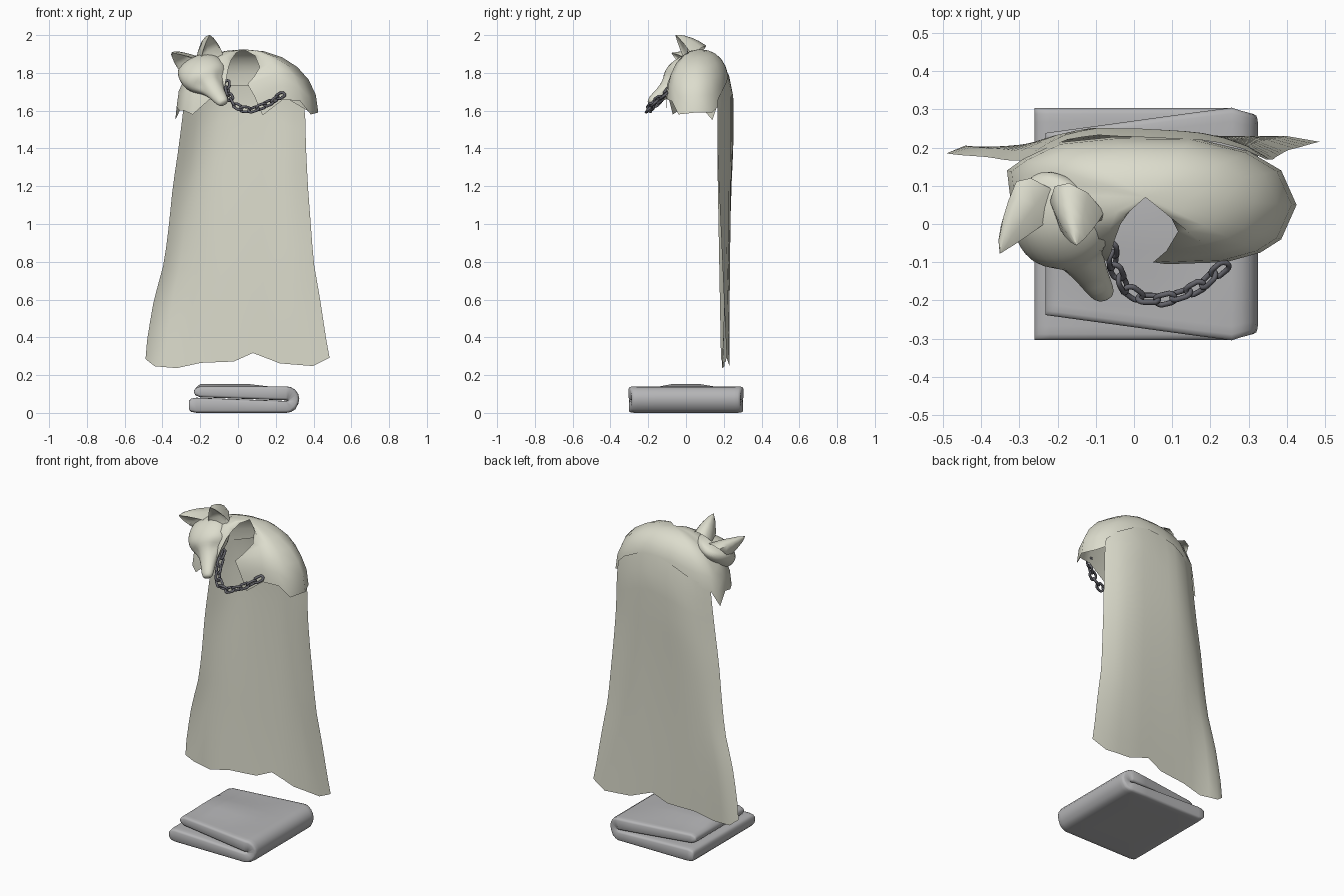
import bpy, bmesh, math
from mathutils import Vector, Matrix

if "Cube" in bpy.data.objects:
    bpy.data.objects.remove(bpy.data.objects["Cube"])


def material(name, rgb):
    m = bpy.data.materials.new(name)
    m.diffuse_color = (*rgb, 1)
    m.use_nodes = True
    m.node_tree.nodes["Principled BSDF"].inputs["Base Color"].default_value = m.diffuse_color
    return m


FUR = material("pale cream", (0.72, 0.72, 0.61))
GREY = material("cloth grey", (0.46, 0.46, 0.47))
METAL = material("dark metal", (0.13, 0.13, 0.15))


def make(name, verts, faces, mat, sharp=180):
    bm = bmesh.new()
    vs = [bm.verts.new(v) for v in verts]
    for f in faces:
        bm.faces.new([vs[i] for i in f])
    bmesh.ops.remove_doubles(bm, verts=bm.verts[:], dist=0.0005)
    bmesh.ops.recalc_face_normals(bm, faces=bm.faces[:])
    me = bpy.data.meshes.new(name)
    bm.to_mesh(me)
    bm.free()
    me.materials.append(mat)
    for p in me.polygons:
        p.use_smooth = True
    if sharp < 180:
        me.set_sharp_from_angle(angle=math.radians(sharp))
    ob = bpy.data.objects.new(name, me)
    bpy.context.collection.objects.link(ob)
    return ob


def grid(rows, wrap=False):
    """Vertices and quads that join equal rows of points."""
    n = len(rows[0])
    verts = [p for r in rows for p in r]
    faces = [(i * n + j, i * n + (j + 1) % n, (i + 1) * n + (j + 1) % n, (i + 1) * n + j)
             for i in range(len(rows) - 1) for j in range(n if wrap else n - 1)]
    return verts, faces


def lookup(table, x):
    for (a, fa), (b, fb) in zip(table, table[1:]):
        if x <= b:
            return fa + (fb - fa) * max(0, (x - a) / (b - a))
    return table[-1][1]


# Cape: hanging sheet, with side outlines, wavy hem and arched top
left = [(0.24, -0.49), (0.28, -0.49), (0.4, -0.48), (0.6, -0.445), (0.8, -0.39), (1.0, -0.365),
        (1.2, -0.345), (1.4, -0.315), (1.6, -0.29), (1.75, -0.275)]
right = [(0.24, 0.485), (0.29, 0.485), (0.4, 0.465), (0.6, 0.435), (0.8, 0.4), (1.0, 0.385),
         (1.2, 0.37), (1.4, 0.36), (1.6, 0.355), (1.75, 0.335)]
hem = [(0, 0.285), (0.05, 0.247), (0.17, 0.237), (0.3, 0.265), (0.48, 0.272), (0.585, 0.317),
       (0.73, 0.262), (0.91, 0.248), (1, 0.292)]
top = [(0, 1.66), (0.17, 1.72), (0.3, 1.76), (0.55, 1.8), (0.73, 1.78), (0.91, 1.72), (1, 1.66)]
# depth across the width, below the shoulders and at the hem
upper_y = [(-1, 0.166), (-0.82, 0.208), (-0.63, 0.238), (-0.4, 0.251), (0, 0.249), (0.4, 0.241),
           (0.6, 0.23), (0.83, 0.203), (1, 0.168)]
lower_y = [(-1, 0.185), (-0.9, 0.205), (-0.65, 0.19), (-0.3, 0.2), (0, 0.212), (0.4, 0.228),
           (0.8, 0.232), (1, 0.215)]
us = [0, 0.05, 0.11, 0.17, 0.235, 0.3, 0.39, 0.48, 0.585, 0.66, 0.73, 0.82, 0.91, 1]
rows = []
for r in range(15):
    v = r / 14
    row = []
    for u in us:
        z0, z1 = lookup(hem, u), lookup(top, u)
        z = z0 + (z1 - z0) * v
        a, b = lookup(left, z), lookup(right, z)
        s = 2 * u - 1
        upper = lookup(upper_y, s) - (0.022 * (1 - s * s) if r == 14 else 0)
        lower = lookup(lower_y, s)
        k = min(1, v * 1.3)
        row.append((a + (b - a) * u, upper * k + lower * (1 - k), z))
    rows.append(row)
make("cape", *grid(rows), FUR)

# Mantle: domed shoulder fur, open at the front, with a ragged hem
apex = Vector((0.03, 0.07, 1.925))
hems = [(0.24, -0.1, 1.66), (0.33, -0.075, 1.65), (0.385, -0.04, 1.58), (0.425, 0.05, 1.59),
        (0.385, 0.14, 1.59), (0.3, 0.19, 1.64), (0.15, 0.226, 1.73), (-0.05, 0.228, 1.73),
        (-0.2, 0.213, 1.68), (-0.29, 0.17, 1.64), (-0.332, 0.14, 1.55), (-0.325, 0.08, 1.62),
        (-0.31, 0.01, 1.6), (-0.285, -0.04, 1.6), (-0.24, -0.07, 1.58), (-0.15, -0.09, 1.66)]
ribs = [[apex, (0.09, 0.03, 1.89), (0.115, -0.02, 1.83), (0.085, -0.07, 1.78),
         (0.05, -0.1, 1.74), (0.085, -0.105, 1.68), (0.13, -0.1, 1.575)]]
for h in hems:
    rib = []
    e = 0.88 if h[1] > 0.16 else 0.95
    for i in range(7):
        t = i / 6 * math.pi / 2
        k, c = math.sin(t) ** e, max(0, math.cos(t)) ** e
        rib.append((apex.x + (h[0] - apex.x) * k, apex.y + (h[1] - apex.y) * k,
                    h[2] + (apex.z - h[2]) * c))
    ribs.append(rib)
ribs.append([apex, (-0.01, 0.035, 1.905), (-0.035, 0.0, 1.87), (-0.05, -0.04, 1.83),
             (-0.06, -0.075, 1.78), (-0.07, -0.095, 1.73), (-0.1, -0.1, 1.69)])
make("mantle", *grid(ribs), FUR)

# Head: rings along a downward, tilted axis
F = Vector((0.414, -0.724, -0.552)).normalized()
S = Vector((0.9, 0.2, 0.4))
S = (S - F * S.dot(F)).normalized()
U = F.cross(S)
B = Vector((-0.21, 0.02, 1.83))
# distance, half width, height above, depth below, vertical shift, eye pinch
sections = [(-0.11, 0.02, 0.01, 0.02, -0.04, 1), (-0.085, 0.08, 0.03, 0.05, -0.025, 1),
            (-0.03, 0.115, 0.062, 0.09, -0.003, 1), (0.03, 0.13, 0.078, 0.1, 0, 1),
            (0.08, 0.128, 0.078, 0.095, 0, 1), (0.12, 0.112, 0.07, 0.085, 0, 1),
            (0.145, 0.088, 0.054, 0.07, -0.004, 0.74), (0.175, 0.062, 0.042, 0.055, -0.012, 0.92),
            (0.23, 0.045, 0.034, 0.038, -0.02, 1), (0.275, 0.039, 0.031, 0.03, -0.022, 1),
            (0.305, 0.032, 0.025, 0.024, -0.024, 1), (0.318, 0.018, 0.014, 0.012, -0.024, 1)]
rings = []
for d, w, hu, hd, off, pinch in sections:
    ring = []
    for j in range(16):
        a = j * math.tau / 16
        c, s = math.cos(a), math.sin(a)
        k = pinch if j in (1, 2, 6, 7) else 1
        ring.append(B + F * d + S * (w * c * k) + U * (off + (hu if s > 0 else hd) * s * k))
    rings.append(ring)
v, f = grid(rings, True)
f += [tuple(range(16)), tuple(range(len(v) - 16, len(v)))]
head = make("wolf_head", v, f, FUR)
head.modifiers.new("soft", 'SUBSURF').levels = 1
head.modifiers["soft"].render_levels = 1

# Ears: broad flaring cones with a hollow front
for name, base, tip in (("left_ear", (-0.265, 0.005, 1.845), (-0.35, -0.077, 1.905)),
                        ("right_ear", (-0.142, 0.0, 1.9), (-0.15, -0.056, 2.0))):
    base, tip = Vector(base), Vector(tip)
    rings = []
    for t, w in ((-0.3, 1.25), (0.1, 1), (0.4, 0.76), (0.75, 0.4), (1, 0.02)):
        ring = []
        for j in range(10):
            a = j * math.tau / 10
            fr = math.sin(a)
            reach = -0.015 if fr > 0.5 and t > 0 else 0.03 * fr if fr > 0 else 0.1 * fr
            ring.append(base.lerp(tip, t) + (S * 0.055 * math.cos(a) + F * reach) * w)
        rings.append(ring)
    make(name, *grid(rings, True), FUR, 60)

# Chain: oval links turned alternately along a sagging path
path = [Vector(p) for p in ((-0.06, -0.05, 1.755), (-0.055, -0.105, 1.69), (-0.025, -0.165, 1.635),
                            (0.02, -0.195, 1.608), (0.08, -0.197, 1.605), (0.14, -0.18, 1.628),
                            (0.19, -0.15, 1.655), (0.24, -0.105, 1.69))]
lengths = [(b - a).length for a, b in zip(path, path[1:])]


def along(d):
    for i, seg in enumerate(lengths):
        if d <= seg or i == len(lengths) - 1:
            return path[i].lerp(path[i + 1], d / seg), (path[i + 1] - path[i]).normalized()
        d -= seg


LINKS = 11
verts, faces = [], []
for i in range(LINKS):
    p, t = along((i + 0.5) / LINKS * sum(lengths))
    side = t.cross(Vector((0, 0, 1))).normalized()
    side = Matrix.Rotation(math.radians(35 + 90 * (i % 2)), 3, t) @ side
    up = t.cross(side)
    ring = []
    for j in range(16):
        a = j * math.tau / 16
        out = t * math.cos(a) + side * math.sin(a)
        c = p + out * 0.016 + t * (0.011 if math.cos(a) > 0 else -0.011)
        ring.append([c + (out * math.cos(b) + up * math.sin(b)) * 0.0072
                     for b in [k * math.tau / 8 for k in range(8)]])
    ring.append(ring[0])
    v, f = grid(ring, True)
    faces += [tuple(q + len(verts) for q in quad) for quad in f]
    verts += v
make("chain", verts, faces, METAL)

# Folded cloth: thick ribbon doubled over on its right side, the crease sloping down to the fold
line = [(x, 0.108) for x in (-0.232, -0.225, -0.2, -0.1, 0.05, 0.16, 0.255)]
line += [(0.255 + 0.037 * math.sin(a), 0.074 + 0.034 * math.cos(a))
         for a in [math.pi * k / 8 for k in range(1, 8)]]
line += [(x, 0.04) for x in (0.255, 0.16, 0.05, -0.1, -0.22, -0.25, -0.26)]
n = len(line)
rows = []
for s, thick in ((-1, 0.6), (-0.985, 0.85), (-0.95, 0.96), (-0.88, 1), (-0.5, 1), (-0.25, 1), (0, 1),
                 (0.25, 1), (0.5, 1), (0.88, 1), (0.95, 0.96), (0.985, 0.85), (1, 0.6)):
    outer, inner = [], []
    for i, (x, z) in enumerate(line):
        a, b = Vector(line[max(0, i - 1)]), Vector(line[min(n - 1, i + 1)])
        d = (b - a).normalized()
        h = 0.0325 * thick * {0: 0.35, 1: 0.7, n - 2: 0.8, n - 1: 0.4}.get(i, 1)
        upper = i < 7
        y = s * (0.238 + 0.066 * min(1, (x + 0.232) / 0.48) if upper else 0.303)
        if x > 0.256:
            y *= 1 - 0.05 * (x - 0.255) / 0.037
        bump = 0.013 if upper and abs(s) < 0.4 and 1 < i < 5 else 0
        slope = 0.009 * min(1, max(-1, -x / 0.25))
        outer.append((x - d.y * h, y, z + d.x * h + bump))
        inner.append((x + d.y * h, y, z - d.x * h + slope))
    rows.append(outer + inner[::-1])
v, f = grid(rows, True)
last = len(v) - 2 * n
for o in (0, last):
    f += [(o + i, o + i + 1, o + 2 * n - 2 - i, o + 2 * n - 1 - i) for i in range(n - 1)]
# The lower layer rests on the ground
low = min(p[2] for p in v)
make("folded_cloth", [(x, y, z - low if z < 0.03 else z) for x, y, z in v], f, GREY, 60)
